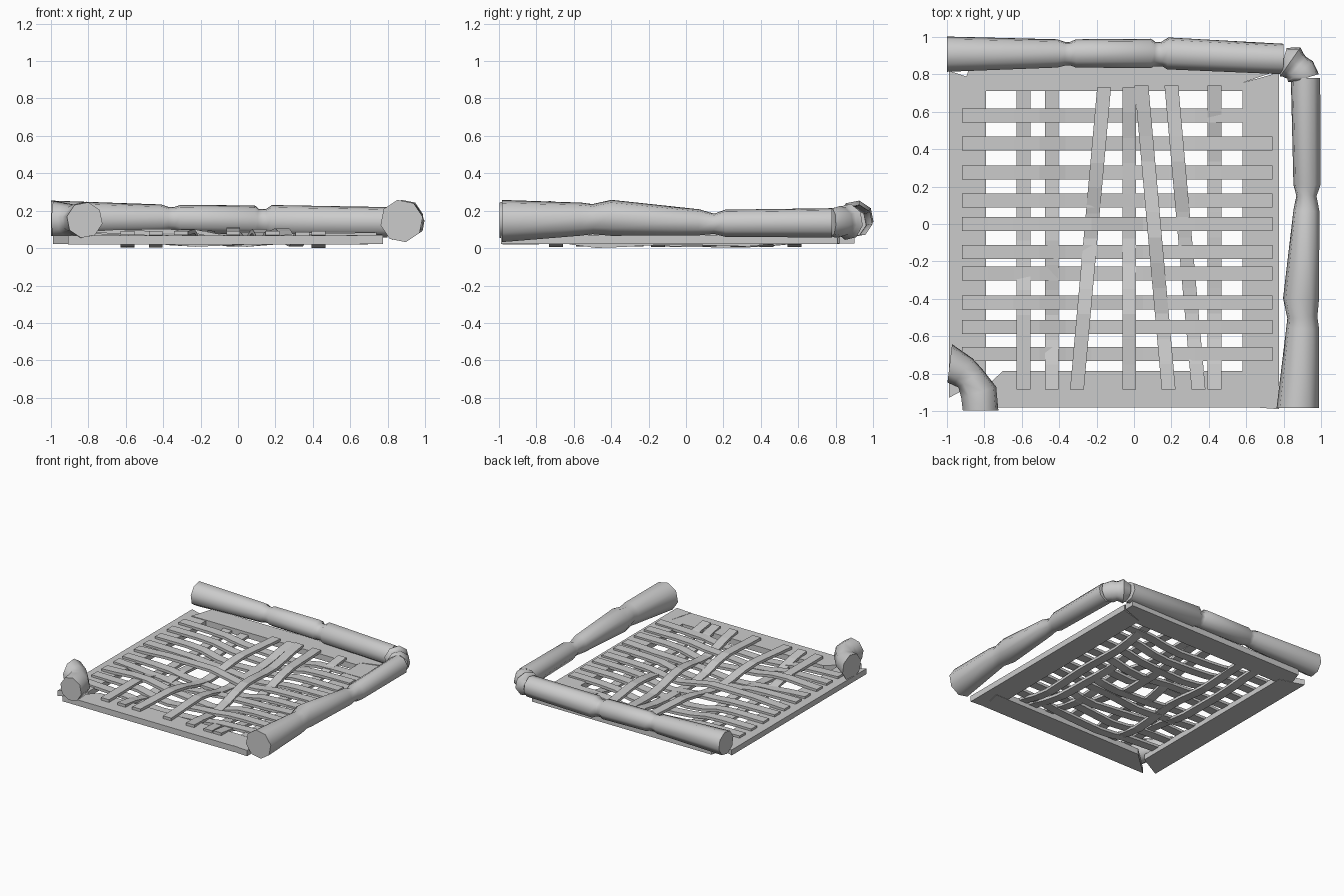
import bpy, bmesh, math
from mathutils import Vector

if "Cube" in bpy.data.objects:
    bpy.data.objects.remove(bpy.data.objects["Cube"])


def finish(bm, name, smooth=False):
    bmesh.ops.recalc_face_normals(bm, faces=bm.faces)
    me = bpy.data.meshes.new(name)
    bm.to_mesh(me)
    bm.free()
    ob = bpy.data.objects.new(name, me)
    bpy.context.collection.objects.link(ob)
    if smooth:
        bpy.ops.object.select_all(action='DESELECT')
        ob.select_set(True)
        bpy.context.view_layer.objects.active = ob
        bpy.ops.object.shade_smooth_by_angle(angle=math.radians(50))
    return ob


# Eight-sided cane swept along (x, y, z, radius) rings, optional fixed end axes
def cane(name, rings, first=None, last=None, sides=8):
    bm = bmesh.new()
    pts = [Vector(r[:3]) for r in rings]
    loops = []
    for i, p in enumerate(pts):
        d = pts[min(i + 1, len(pts) - 1)] - pts[max(i - 1, 0)]
        if i == 0 and first:
            d = Vector(first)
        if i == len(pts) - 1 and last:
            d = Vector(last)
        d.z = 0
        side = d.normalized().cross(Vector((0, 0, 1)))
        loop = []
        for k in range(sides):
            a = 2 * math.pi * (k + 0.25) / sides
            loop.append(bm.verts.new(p + rings[i][3] * (
                side * math.cos(a) + Vector((0, 0, math.sin(a))))))
        loops.append(loop)
    for a, b in zip(loops, loops[1:]):
        for k in range(sides):
            j = (k + 1) % sides
            bm.faces.new((a[k], a[j], b[j], b[k]))
    bm.faces.new(loops[0])
    bm.faces.new(loops[-1])
    return finish(bm, name, True)


# Board extruded from a flat outline
def board(name, outline, z0, z1):
    bm = bmesh.new()
    f = bm.faces.new([bm.verts.new((x, y, z0)) for x, y in outline])
    ext = bmesh.ops.extrude_face_region(bm, geom=[f])
    for v in ext['geom']:
        if isinstance(v, bmesh.types.BMVert):
            v.co.z = z1
    return finish(bm, name)


# Bent flat strip from a to b, heights spread evenly along its length
def strip(name, a, b, heights, width=0.074, thick=0.022):
    bm = bmesh.new()
    a, b = Vector((*a, 0)), Vector((*b, 0))
    side = Vector((0, 1, 0)) if abs(b.x - a.x) > abs(b.y - a.y) else Vector((1, 0, 0))
    n, steps = len(heights) - 1, 12
    loops = []
    for s in range(steps + 1):
        u = s / steps * n
        i = min(int(u), n - 1)
        f = u - i
        f = f * f * (3 - 2 * f)
        z = heights[i] * (1 - f) + heights[i + 1] * f
        p = a.lerp(b, s / steps)
        loops.append([bm.verts.new(p + side * w * width / 2 + Vector((0, 0, z + h * thick / 2)))
                      for w, h in ((-1, -1), (1, -1), (1, 1), (-1, 1))])
    for p, q in zip(loops, loops[1:]):
        for k in range(4):
            j = (k + 1) % 4
            bm.faces.new((p[k], p[j], q[j], q[k]))
    bm.faces.new(loops[0])
    bm.faces.new(loops[-1])
    return finish(bm, name)


# Frame boards with roughly cut ends
board("left_board", [(-.99, -.93), (-.79, -.82), (-.79, .76), (-.90, .79), (-.99, .82)], .022, .067)
board("right_board", [(.64, -.98), (.775, -.99), (.775, .81), (.58, .755), (.58, -.79), (.69, -.80)], .022, .070)
board("front_board", [(-.91, -.98), (.65, -.98), (.695, -.785), (-.70, -.785)], .020, .068)
board("back_board", [(-.92, .712), (.58, .712), (.58, .755), (.77, .82), (.77, .90), (-.86, .90)], .024, .072)

# Strips running left to right
M, H, L, E = .050, .090, .018, .074
rows = [(.58, (E, .07, .03, L, .06, .062)), (.43, (E, .075, .03, L, .07, E)),
        (.275, (E, .075, L, .03, E, E)), (.125, (E, .07, M, L, .07, E)),
        (0, (E, H, H, .035, .07, E)), (-.15, (E, .07, .03, L, .07, E)),
        (-.265, (E, .05, L, M, .06, E)), (-.42, (E, H, .045, L, E, E)),
        (-.55, (E, .07, L, .045, .075, E)), (-.695, (E, .06, L, .03, .065, E))]
for i, (y, z) in enumerate(rows):
    strip(f"cross_strip_{i + 1}", (-.92, y), (.74, y), z)

# Strips running back to front
cols = [(-.59, -.59, .71, (.04, .014, L, .08, .08)), (-.44, -.44, .71, (.04, L, M, .015, .08)),
        (-.16, -.305, .73, (.08, .085, .025, .09, .08)), (-.025, -.025, .73, (.08, .03, .02, .098, .08)),
        (.04, .185, .74, (.08, .05, .09, .03, .08)), (.2, .345, .74, (.08, .095, .04, .02, .075)),
        (.43, .43, .74, (.08, .02, .03, .012, .08))]
for i, (x0, x1, y0, z) in enumerate(cols):
    strip(f"long_strip_{i + 1}", (x0, y0), (x1, -.885), z)

# Back and right canes with pinched joints
cane("back_cane", [(-1, .908, .16, .096), (-.41, .912, .158, .077), (-.37, .910, .156, .065),
                   (-.34, .910, .156, .065), (-.31, .912, .155, .077), (.09, .912, .15, .080),
                   (.11, .908, .143, .067), (.15, .908, .143, .067), (.18, .912, .145, .087),
                   (.80, .882, .138, .083)], (1, 0, 0), (1, 0, 0))
cane("right_cane", [(.875, -.985, .145, .115), (.902, -.56, .155, .090), (.90, -.50, .155, .082),
                    (.893, -.40, .162, .098), (.922, .07, .138, .071), (.922, .15, .13, .055),
                    (.925, .21, .133, .074), (.917, .78, .135, .080)], (0, 1, 0), (0, 1, 0))

# Corner elbows
cane("back_right_elbow", [(.80, .885, .138, .06), (.835, .866, .14, .098), (.85, .85, .14, .085),
                          (.87, .835, .14, .078), (.89, .815, .14, .088), (.917, .78, .138, .076)],
     (1, -.3, 0), (.3, -1, 0))
cane("front_left_elbow", [(-.985, -.745, .15, .105), (-.915, -.79, .15, .090), (-.875, -.825, .15, .082),
                          (-.83, -.90, .15, .100), (-.82, -.998, .15, .097)],
     (1, -.12, 0), (0, -1, 0))
